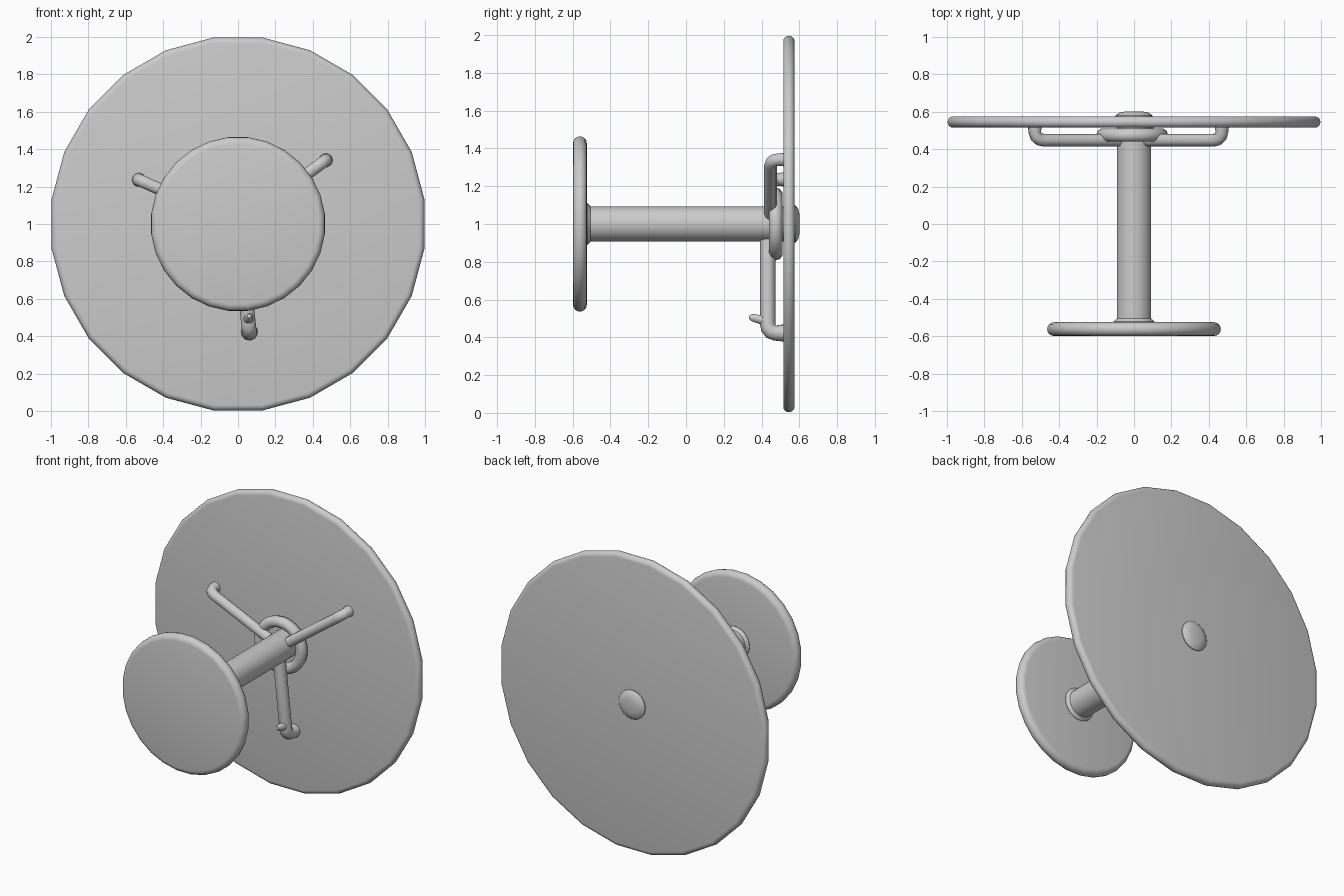
import bpy, math
from mathutils import Vector

if "Cube" in bpy.data.objects:
    bpy.data.objects.remove(bpy.data.objects["Cube"])

grey = bpy.data.materials.new("light_grey")
grey.diffuse_color = (0.6, 0.6, 0.6, 1)
grey.use_nodes = True
grey.node_tree.nodes["Principled BSDF"].inputs["Base Color"].default_value = grey.diffuse_color


def finish(obj, angle=40):
    obj.data.materials.append(grey)
    bpy.ops.object.select_all(action='DESELECT')
    obj.select_set(True)
    bpy.context.view_layer.objects.active = obj
    bpy.ops.object.shade_smooth_by_angle(angle=math.radians(angle))


def lathe(name, profile, sides, turn=0.0):
    """Spin (radius, y) points around the y axis at z = 1, capping both ends."""
    verts, faces = [], []
    for r, y in profile:
        for i in range(sides):
            a = math.tau * (i + turn) / sides
            verts.append((r * math.cos(a), y, 1 + r * math.sin(a)))
    for k in range(len(profile) - 1):
        for i in range(sides):
            j = (i + 1) % sides
            a, b = k * sides, (k + 1) * sides
            faces.append((a + i, b + i, b + j, a + j))
    faces.append(tuple(range(sides)))
    faces.append(tuple(reversed(range((len(profile) - 1) * sides, len(verts)))))
    mesh = bpy.data.meshes.new(name)
    mesh.from_pydata(verts, [], faces)
    obj = bpy.data.objects.new(name, mesh)
    bpy.context.collection.objects.link(obj)
    finish(obj)
    return obj


def disc(name, radius, y0, y1, sides):
    """Flat disc with a fully rounded rim."""
    h, mid = (y1 - y0) / 2, (y0 + y1) / 2
    pts = []
    for i in range(9):
        a = -math.pi / 2 + math.pi * i / 8
        pts.append((radius - h + h * math.cos(a), mid + h * math.sin(a)))
    return lathe(name, pts, sides, 0.5)


def tube(name, points, radius):
    """Round bar through points (x, y, z, thickness)."""
    curve = bpy.data.curves.new(name, 'CURVE')
    curve.dimensions = '3D'
    curve.bevel_depth = radius
    curve.bevel_resolution = 3
    curve.use_fill_caps = True
    spline = curve.splines.new('POLY')
    spline.points.add(len(points) - 1)
    for p, (x, y, z, w) in zip(spline.points, points):
        p.co = (x, y, z, 1)
        p.radius = w
    obj = bpy.data.objects.new(name, curve)
    bpy.context.collection.objects.link(obj)
    bpy.ops.object.select_all(action='DESELECT')
    obj.select_set(True)
    bpy.context.view_layer.objects.active = obj
    bpy.ops.object.convert(target='MESH')
    finish(bpy.context.view_layer.objects.active, 50)


# Two discs joined by a shaft
disc("large_disc", 1.005, 0.515, 0.575, 24)
disc("small_disc", 0.467, -0.598, -0.525, 28)
lathe("shaft", [(0.11, -0.54), (0.11, -0.522), (0.092, -0.505),
                (0.092, 0.53)], 32)

# Low cap on the back of the large disc
lathe("back_cap", [(0.10, 0.56), (0.098, 0.58), (0.08, 0.594), (0.045, 0.602)], 24)

# Ring around the shaft
bpy.ops.mesh.primitive_torus_add(location=(-0.01, 0.475, 1.0),
                                 rotation=(math.pi / 2, 0, 0),
                                 major_radius=0.155, minor_radius=0.037,
                                 major_segments=32, minor_segments=10)
ring = bpy.context.object
ring.name = "hub_ring"
finish(ring)

# Three radial arms whose tips bend back into the large disc
for i, (deg, y, r) in enumerate([(36, 0.448, 0.034), (156, 0.448, 0.034),
                                 (276, 0.432, 0.041)]):
    c, s = math.cos(math.radians(deg)), math.sin(math.radians(deg))
    path = [(0.07, y, 1), (0.53, y, 1), (0.555, y + 0.005, 1),
            (0.572, y + 0.018, 1), (0.58, y + 0.04, 1), (0.58, 0.53, 1.15)]
    tube(f"arm_{i + 1}", [(d * c, py, 1 + d * s, w) for d, py, w in path], r)

# Small peg on the lower arm
tube("arm_peg", [(0.055, 0.43, 0.49, 1.3), (0.057, 0.39, 0.495, 0.9),
                 (0.06, 0.35, 0.505, 0.75), (0.06, 0.335, 0.508, 0.4)], 0.027)
